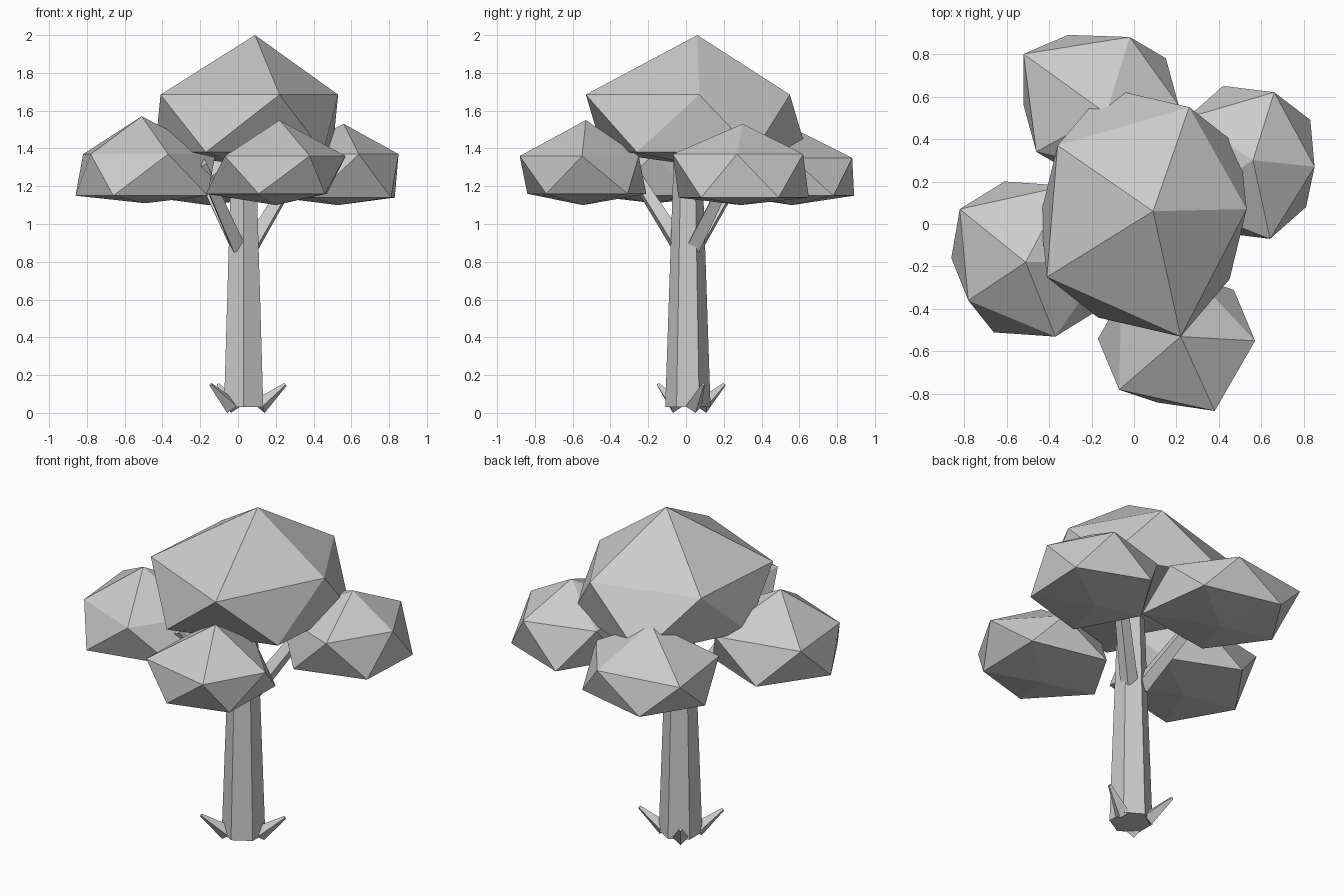
import bpy
import bmesh
from math import radians
from mathutils import Matrix, Vector

cube = bpy.data.objects.get("Cube")
if cube:
    bpy.data.objects.remove(cube, do_unlink=True)

# One plain grey for the whole tree
grey = bpy.data.materials.new("plain_grey")
grey.use_nodes = True
grey.diffuse_color = (0.6, 0.6, 0.6, 1)
grey.node_tree.nodes["Principled BSDF"].inputs["Base Color"].default_value = grey.diffuse_color


def finish(name, bm):
    """Turn a bmesh into a flat shaded grey object."""
    bmesh.ops.recalc_face_normals(bm, faces=bm.faces)
    mesh = bpy.data.meshes.new(name)
    bm.to_mesh(mesh)
    bm.free()
    mesh.materials.append(grey)
    obj = bpy.data.objects.new(name, mesh)
    bpy.context.collection.objects.link(obj)
    return obj


def foliage(name, centre, apex, ring, levels):
    """Twenty-sided clump: the lower ring mirrors the upper ring through the centre."""
    upper_z, lower_z, bottom_z = levels
    cx, cy = centre
    bm = bmesh.new()
    top = bm.verts.new(apex)
    bottom = bm.verts.new((cx, cy, bottom_z))
    upper = [bm.verts.new((x, y, upper_z)) for x, y in ring]
    lower = [bm.verts.new((2 * cx - x, 2 * cy - y, lower_z)) for x, y in ring]
    for i in range(5):
        j = (i + 1) % 5
        # The mirrored vertex of i + 3 lies between upper i and upper j
        low, after = lower[(i + 3) % 5], lower[(i + 4) % 5]
        bm.faces.new((top, upper[i], upper[j]))
        bm.faces.new((upper[i], low, upper[j]))
        bm.faces.new((upper[j], low, after))
        bm.faces.new((bottom, after, low))
    return finish(name, bm)


def limb(name, start, end, r_start, r_end, sides):
    """Tapered prism running between two points."""
    start, end = Vector(start), Vector(end)
    axis = end - start
    bm = bmesh.new()
    bmesh.ops.create_cone(bm, cap_ends=True, segments=sides, radius1=r_start,
                          radius2=r_end, depth=axis.length)
    turn = axis.to_track_quat("Z", "Y").to_matrix().to_4x4()
    bm.transform(Matrix.Translation((start + end) / 2) @ turn)
    return finish(name, bm)


# Crown and the four clumps around it
foliage("crown", (.045, .055), (.09, .06, 2),
        [(.53, .07), (.26, .55), (-.36, .37), (-.41, -.25), (.22, -.53)],
        (1.685, 1.38, 1.31))
foliage("front_clump", (.2, -.545), (.22, -.53, 1.55),
        [(.57, -.55), (.29, -.25), (-.06, -.35), (-.07, -.78), (.38, -.88)],
        (1.36, 1.16, 1.1))
foliage("right_clump", (-.49, -.165), (-.51, -.18, 1.57),
        [(-.12, -.17), (-.32, .18), (-.82, .07), (-.78, -.36), (-.37, -.53)],
        (1.37, 1.15, 1.11))
foliage("back_clump", (-.155, .56), (-.13, .52, 1.53),
        [(.21, .56), (-.02, .88), (-.52, .8), (-.46, .34), (0, .23)],
        (1.35, 1.15, 1.1))
foliage("left_clump", (.53, .29), (.56, .3, 1.53),
        [(.85, .27), (.66, .62), (.25, .5), (.23, .09), (.64, -.07)],
        (1.37, 1.14, 1.1))

# Six-sided trunk
limb("trunk", (.03, .01, .03), (.03, .01, 1.36), .12, .075, 6)


def outward(angle, reach, z):
    """Point at a distance from the trunk axis."""
    spoke = Matrix.Rotation(radians(angle), 3, "Z") @ Vector((reach, 0, 0))
    return spoke + Vector((.03, .01, z))


# Branches reaching into the clumps
for side, angle in (("left", 40), ("back", 130), ("right", 235)):
    limb(side + "_branch", outward(angle, .05, .88), outward(angle, .39, 1.32), .05, .035, 4)

# Small upturned roots
for side, angle in (("left", 20), ("back", 125), ("right", 222)):
    limb(side + "_root", outward(angle, .09, .035), outward(angle, .235, .15), .045, .01, 4)
